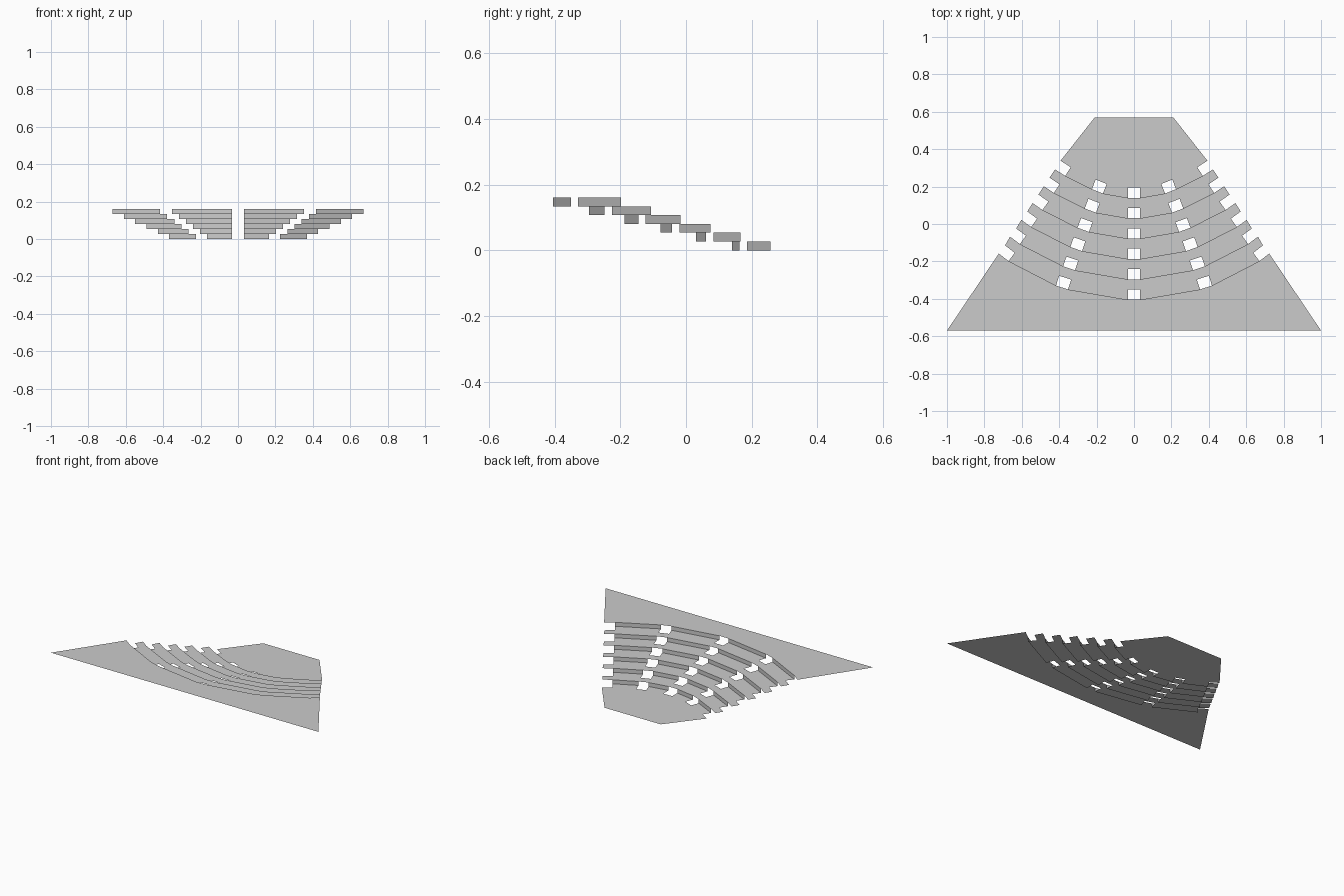
import bpy
from mathutils import Vector

if "Cube" in bpy.data.objects:
    bpy.data.objects.remove(bpy.data.objects["Cube"])

ROWS = 6            # number of risers
STEP = 0.0268       # height of each tier
NOTCH = 0.055       # depth of the stair openings

# Right half of the outermost and innermost riser lines:
# centre aisle edge, middle aisle (two edges), side aisle (inner edge, outer wall)
OUTER = [(0.033, -0.405), (0.353, -0.350), (0.417, -0.329), (0.671, -0.198), (0.723, -0.158)]
INNER = [(0.033, 0.140), (0.166, 0.163), (0.225, 0.186), (0.368, 0.257), (0.422, 0.292)]


def riser_line(i):
    t = i / (ROWS - 1)
    return [Vector(a).lerp(Vector(b), t) for a, b in zip(OUTER, INNER)]


def notched(line):
    """Riser line with square stair openings cut back into the lower tier."""
    c, a, b, d, e = line

    def back(p, q):
        u = (q - p).normalized()
        return Vector((-u.y, u.x)) * NOTCH
    m, s = back(a, b), back(d, e)
    return [c + Vector((0, NOTCH)), c, a, a + m, b + m, b, d, d + s, e + s]


def mirror(line):
    return [Vector((-p[0], p[1])) for p in line]


def full(line):
    """Left-to-right line from its right half."""
    return mirror(line)[::-1] + list(line)


def add_mesh(name, verts, faces):
    me = bpy.data.meshes.new(name)
    me.from_pydata(verts, [], faces)
    me.update()
    ob = bpy.data.objects.new(name, me)
    bpy.context.collection.objects.link(ob)


def flat(name, outline, z):
    add_mesh(name, [(p[0], p[1], z) for p in outline], [list(range(len(outline)))])


lines = [riser_line(i) for i in range(ROWS)]

# Tier floors, highest at the front
for i, line in enumerate(lines):
    near = [Vector((-1, -0.57)), Vector((1, -0.57))] if i == 0 else full(notched(lines[i - 1]))
    name = "upper_landing" if i == 0 else f"tier_floor_{i}"
    flat(name, near + full(line)[::-1], (ROWS - i) * STEP)

# Stage floor, lowest at the back
stage_back = [Vector((0.385, 0.348)), Vector((0.21, 0.57))]
flat("stage_floor", full(notched(lines[-1])) + stage_back + mirror(stage_back)[::-1], 0)

# Risers between the aisles, facing the stage
for i, line in enumerate(lines):
    top, low = (ROWS - i) * STEP, (ROWS - i - 1) * STEP
    c, a, b, d, _ = line
    verts, faces = [], []
    for p, q in ((c, a), (b, d), (mirror([a])[0], mirror([c])[0]), (mirror([d])[0], mirror([b])[0])):
        n = len(verts)
        verts += [(q.x, q.y, low), (p.x, p.y, low), (p.x, p.y, top), (q.x, q.y, top)]
        faces.append([n, n + 1, n + 2, n + 3])
    add_mesh(f"riser_{i + 1}", verts, faces)
